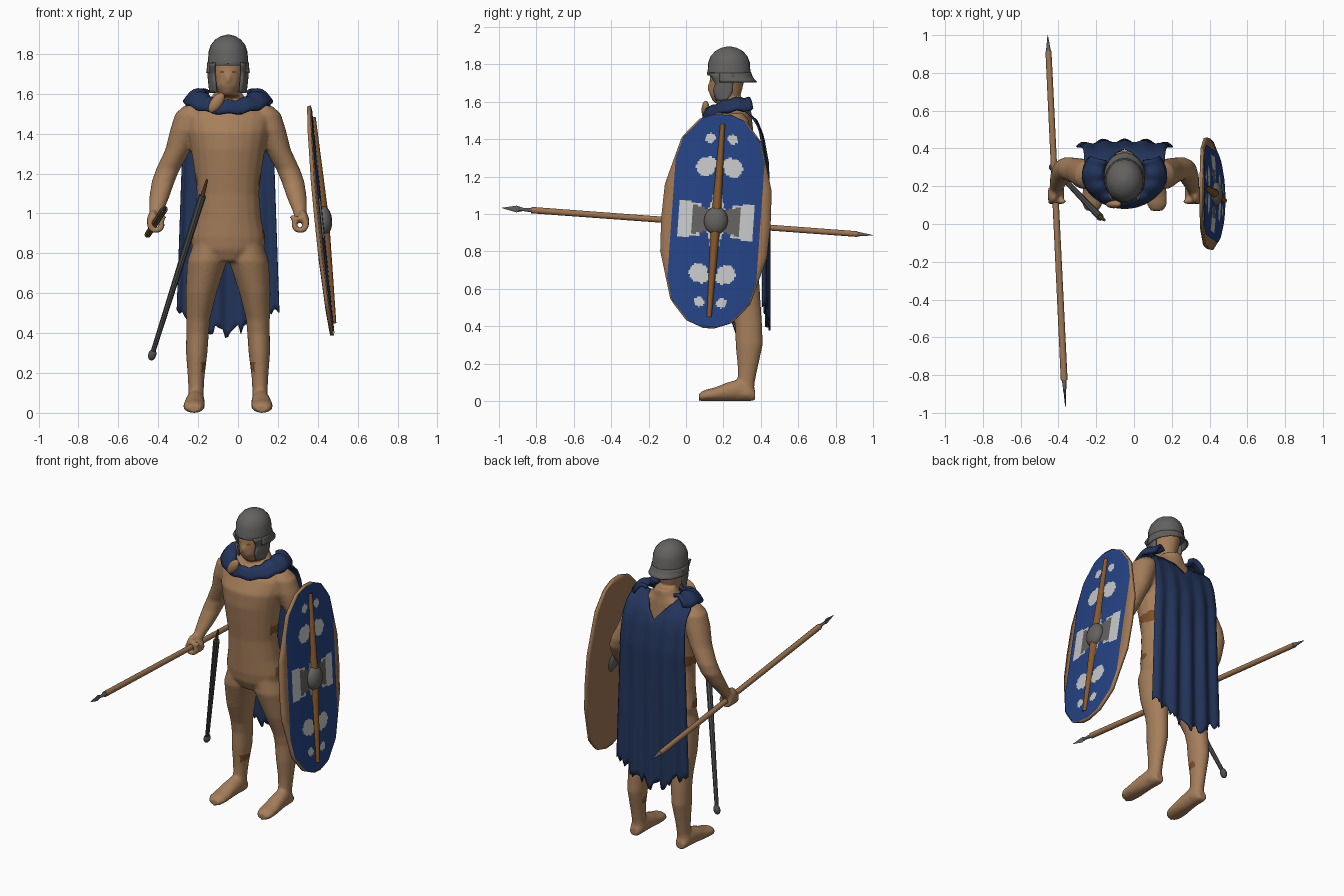
import bpy, bmesh, math, random
from mathutils import Matrix, Vector

random.seed(4)
if "Cube" in bpy.data.objects:
    bpy.data.objects.remove(bpy.data.objects["Cube"])
CX = -0.05  # centre line of the figure


def material(name, r, g, b):
    m = bpy.data.materials.new(name)
    m.use_nodes = True
    m.diffuse_color = (r, g, b, 1)
    m.node_tree.nodes["Principled BSDF"].inputs["Base Color"].default_value = (r, g, b, 1)
    return m


skin = material("skin", .38, .21, .105)
leather = material("leather", .2, .08, .02)
iron = material("iron", .125, .122, .115)
dark_iron = material("dark iron", .08, .08, .08)
cloth = material("navy cloth", .017, .035, .105)
blue = material("shield blue", .018, .055, .23)
white = material("white paint", .56, .57, .58)
wood = material("wood", .34, .18, .085)
spine_wood = material("dark wood", .24, .1, .025)


def lerp(table, x):
    """Piecewise linear lookup in a list of (x, value) pairs."""
    for (x0, y0), (x1, y1) in zip(table, table[1:]):
        if x <= x1:
            k = max(0, (x - x0) / (x1 - x0))
            return y0 + (y1 - y0) * k
    return table[-1][1]


def finish(name, bm, mats, angle=40, thick=0, offset=0):
    bmesh.ops.recalc_face_normals(bm, faces=bm.faces)
    me = bpy.data.meshes.new(name)
    bm.to_mesh(me)
    bm.free()
    for m in mats:
        me.materials.append(m)
    ob = bpy.data.objects.new(name, me)
    bpy.context.collection.objects.link(ob)
    bpy.ops.object.select_all(action="DESELECT")
    ob.select_set(True)
    bpy.context.view_layer.objects.active = ob
    bpy.ops.object.shade_smooth_by_angle(angle=math.radians(angle))
    if thick:
        mod = ob.modifiers.new("thickness", "SOLIDIFY")
        mod.thickness, mod.offset = thick, offset
    return ob


def loft(bm, stations, along="z", n=20):
    """Closed skin over ellipses (centre, half sizes) stacked on one axis."""
    rings = []
    for x, y, z, a, b in stations:
        ring = []
        for i in range(n):
            c, s = a * math.cos(math.tau * i / n), b * math.sin(math.tau * i / n)
            ring.append(bm.verts.new((x + c, y + s, z) if along == "z" else (x + c, y, z + s)))
        rings.append(ring)
    for r, q in zip(rings, rings[1:]):
        for i in range(n):
            bm.faces.new((r[i], r[(i + 1) % n], q[(i + 1) % n], q[i]))
    bm.faces.new(rings[0])
    bm.faces.new(rings[-1])


def ball(bm, centre, radii, turn=0):
    mat = Matrix.Translation(centre) @ Matrix.Rotation(turn, 4, "Y") @ Matrix.Diagonal((*radii, 1))
    bmesh.ops.create_uvsphere(bm, u_segments=16, v_segments=10, radius=1, matrix=mat)


def rod(name, p, q, r0, r1, mat, n=10, flat=1):
    p, q = Vector(p), Vector(q)
    bm = bmesh.new()
    m = Matrix.Translation((p + q) / 2) @ (q - p).to_track_quat("Z", "X").to_matrix().to_4x4()
    bmesh.ops.create_cone(bm, cap_ends=True, segments=n, radius1=r0, radius2=r1, depth=(q - p).length,
                          matrix=m @ Matrix.Diagonal((1, flat, 1, 1)))
    return finish(name, bm, [mat])


def sheet(name, nu, nv, f, mats, rule=None, **kw):
    """Grid of quads; f maps s, t in 0..1 to a point."""
    bm = bmesh.new()
    g = [[bm.verts.new(f(i / nu, j / nv)) for i in range(nu + 1)] for j in range(nv + 1)]
    for j in range(nv):
        for i in range(nu):
            face = bm.faces.new((g[j][i], g[j][i + 1], g[j + 1][i + 1], g[j + 1][i]))
            if rule:
                face.material_index = rule(face.calc_center_median())
    return finish(name, bm, mats, **kw)


# Body: overlapping lofts fused into one skin
bm = bmesh.new()
loft(bm, [(CX, y, z, a, b) for z, a, y, b in (
    (.76, .1, .25, .09), (.82, .18, .255, .125), (.88, .188, .255, .135), (.97, .168, .24, .125),
    (1.1, .156, .225, .118), (1.22, .17, .22, .13), (1.32, .186, .22, .142), (1.41, .205, .222, .142),
    (1.49, .215, .24, .115), (1.54, .16, .255, .095), (1.575, .09, .27, .075), (1.62, .06, .28, .062))])
loft(bm, [(CX, y, z, a, b) for z, a, y, b in (
    (1.56, .058, .28, .06), (1.6, .045, .21, .065), (1.64, .066, .21, .085), (1.7, .077, .217, .092),
    (1.78, .088, .23, .1), (1.86, .06, .23, .07))])
ball(bm, (CX, .126, 1.675), (.013, .016, .024))
for side in (-1, 1):
    def X(off):
        return CX + side * off
    # leg
    loft(bm, [(X(o), y, z, a, b) for z, o, a, y, b in (
        (.86, .09, .08, .26, .11), (.76, .105, .1, .265, .118), (.6, .135, .078, .295, .1),
        (.47, .15, .06, .325, .078), (.4, .153, .057, .335, .073), (.3, .157, .054, .338, .073),
        (.18, .16, .042, .33, .054), (.1, .16, .038, .322, .046), (.03, .163, .045, .315, .048))])
    # foot
    loft(bm, [(X(o), y, z, a, z) for y, o, a, z in (
        (.07, .17, .035, .022), (.1, .172, .052, .03), (.15, .17, .055, .036), (.22, .167, .05, .05),
        (.29, .163, .045, .06), (.34, .162, .042, .045), (.37, .162, .03, .03))], along="y")
    # arm
    loft(bm, [(X(o), y, z, a, b) for z, o, y, a, b in (
        (1.54, .17, .255, .05, .05), (1.5, .185, .26, .08, .078), (1.42, .215, .265, .075, .08),
        (1.32, .25, .28, .065, .07), (1.22, .302, .295, .06, .06), (1.16, .325, .285, .058, .06),
        (1.08, .345, .245, .05, .052), (1.01, .36, .2, .036, .04), (.96, .37, .165, .03, .035))])
    # hand with curled fingers
    ball(bm, (X(.382), .155, .975), (.024, .048, .045), side * -.3)
    for k in range(4):
        for step in range(8):
            ang = math.radians(20 - 32 * step)
            ball(bm, (X(.362 + .031 * math.cos(ang)), .115 + .024 * k, .945 + .031 * math.sin(ang)),
                 (.015, .013, .015))
    ball(bm, (X(.335), .12, .975), (.03, .016, .016), side * .4)
body = finish("body", bm, [skin, leather])
remesh = body.modifiers.new("fuse", "REMESH")
remesh.mode, remesh.voxel_size, remesh.use_smooth_shade = "VOXEL", .01, True
relax = body.modifiers.new("relax", "SMOOTH")
relax.factor, relax.iterations = .5, 5
for mod in ("fuse", "relax"):
    bpy.ops.object.modifier_apply(modifier=mod)
# leather straps at the flanks, shins and neck, and the eyes
for p in body.data.polygons:
    x, y, z = p.center
    d = abs(x - CX)
    strap = .12 < d < .19 and 1.14 < z < 1.2 and .18 < y < .31
    hip = .14 < d < .21 and .87 < z < .92 and .21 < y < .27
    shin = d < .135 and .21 < z < .255 and y < .35
    neck = d < .06 and 1.575 < z < 1.595 and y < .27
    eyes = .018 < d < .042 and 1.702 < z < 1.714 and y < .18
    p.material_index = int(strap or hip or shin or neck or eyes)

# Helmet
bm = bmesh.new()
loft(bm, [(CX, .23, z, a, a * 1.14) for z, a in (
    (1.742, .1), (1.752, .104), (1.768, .1), (1.81, .098), (1.845, .086), (1.872, .064),
    (1.889, .036), (1.896, .008))], n=24)
finish("helmet_dome", bm, [iron])


def neck_guard(s, t):
    ang = math.radians(-25 + 230 * s)
    back = max(0, math.sin(ang))
    r = .1 + .004 * t + .022 * t * t * back
    return CX + r * math.cos(ang), .23 + r * 1.16 * math.sin(ang), 1.755 - .05 * t


sheet("helmet_neck_guard", 24, 4, neck_guard, [iron], thick=.008)
for side, label in ((-1, "right"), (1, "left")):
    def flap(s, t):
        front = lerp([(0, .125), (.4, .16), (.6, .145), (1, .165)], t)
        back = lerp([(0, .255), (.7, .25), (1, .215)], t)
        return CX + side * (.099 - .03 * (1 - s) ** 2 - .012 * t * t), front + (back - front) * s, 1.755 - .15 * t
    sheet(label + "_cheek_guard", 6, 8, flap, [iron], thick=.012)


# Cloak hanging behind, ragged at the hem
hem = [random.uniform(-.03, .035) for _ in range(41)]


def cloak(s, t):
    u = 2 * s - 1
    top = lerp([(0, 1.45), (.5, 1.575), (.8, 1.595), (1, 1.545)], abs(u))
    low = lerp([(-1, .53), (-.4, .42), (0, .39), (.5, .45), (1, .5)], u) + hem[round(s * 40)]
    z = top + (low - top) * t
    y = lerp([(.4, .437), (1.27, .435), (1.42, .41), (1.5, .378), (1.56, .31), (1.6, .24)], z)
    y += .012 * math.cos(u * 14) * min(1, t * 2) - .03 * u ** 4 * min(1, t * 3)
    width = lerp([(.45, .257), (1, .238), (1.3, .228), (1.55, .212)], z)
    return CX + u * width, y, z


sheet("cloak", 40, 28, cloak, [cloth], thick=.008)


# Cloak gathered over the shoulders and chest
def mantle(s, t):
    ang = math.radians(-215 + 250 * s)
    front = max(0, -math.sin(ang)) ** 1.5
    rx, ry = .115 + .102 * t, .125 + .04 * t
    z = 1.6 - .045 * t * t - front * .055 + .02 * math.sin(t * math.pi) + .005 * math.cos(s * 50)
    return CX + rx * math.cos(ang), .26 + ry * math.sin(ang), z


sheet("cloak_mantle", 40, 6, mantle, [cloth], thick=.022)
bm = bmesh.new()
ball(bm, (-.108, .105, 1.555), (.03, .022, .058), .6)
finish("cloak_knot", bm, [skin])

# Shield, built in its own frame: outward, across, up
up = Vector((-.1, .07, 1)).normalized()
out = Vector((1, 0, .1)).normalized()
across = up.cross(out).normalized()
frame = Matrix((out, across, up)).transposed().to_4x4()
frame.translation = (.425, .16, .965)
edge = [(0, .292), (.18, .285), (.44, .212), (.545, .12), (.578, .03)]


def board(s, t):
    v = (2 * t - 1) * .578
    u = (2 * s - 1) * lerp(edge, abs(v))
    return -.25 * u * u - .011, u, v


def painted(s, t):
    v = (2 * t - 1) * .57
    u = (2 * s - 1) * min(lerp(edge, abs(v)) - .008, .238)
    return -.25 * u * u + .002, u, v


def paint(p):
    u, v = abs(p.y), abs(p.z)
    if u < .13 and v < .04 + .35 * u:
        return 2
    spots = math.hypot(u - .06, v - .44) < .027 or math.hypot(u - .075, v - .285) < .05
    lobes = math.hypot(u - .05, v - .305) < .035
    panel = .08 < u < .205 and v < .09 + .06 * (u - .08)
    stem = u < .02 + .25 * max(0, .15 - v) and v < .17
    return 1 if spots or lobes or panel or stem else 0


def spine(s, t):
    v = (2 * t - 1) * .52
    w = .026 - .026 * abs(v)
    ang = math.pi * s
    return .002 + .03 * math.sin(ang) * (1 - abs(v)), w * math.cos(ang), v


bm = bmesh.new()
ball(bm, (.005, 0, 0), (.042, .064, .075))
for part in (sheet("shield_board", 16, 32, board, [wood], thick=.018),
             sheet("shield_face", 52, 116, painted, [blue, white, iron], paint),
             sheet("shield_spine", 8, 12, spine, [spine_wood]),
             finish("shield_boss", bm, [iron])):
    part.matrix_world = frame

# Spear held level in the right hand
head, tail = Vector((-.362, -.985, 1.033)), Vector((-.457, 1, .887))


def on_spear(k):
    return head.lerp(tail, k)


rod("spear_shaft", on_spear(.08), on_spear(.957), .018, .016, wood)
rod("spear_socket", on_spear(.045), on_spear(.085), .007, .013, iron)
blade = rod("spear_blade_tip", on_spear(0), on_spear(.04), .001, .018, iron, 4, .3)
rod("spear_blade_base", on_spear(.04), on_spear(.062), .018, .006, iron, 4, .3)
rod("spear_butt", on_spear(.955), on_spear(1), .014, .001, iron)

# Sheathed sword slung at the right hip
rod("scabbard", (-.178, .035, 1.09), (-.425, .295, .31), .019, .012, dark_iron, 8)
rod("sword_grip", (-.155, .02, 1.17), (-.178, .035, 1.09), .006, .011, leather, 8)
bm = bmesh.new()
ball(bm, (-.43, .3, .292), (.02, .02, .03), .3)
finish("scabbard_end", bm, [dark_iron])
